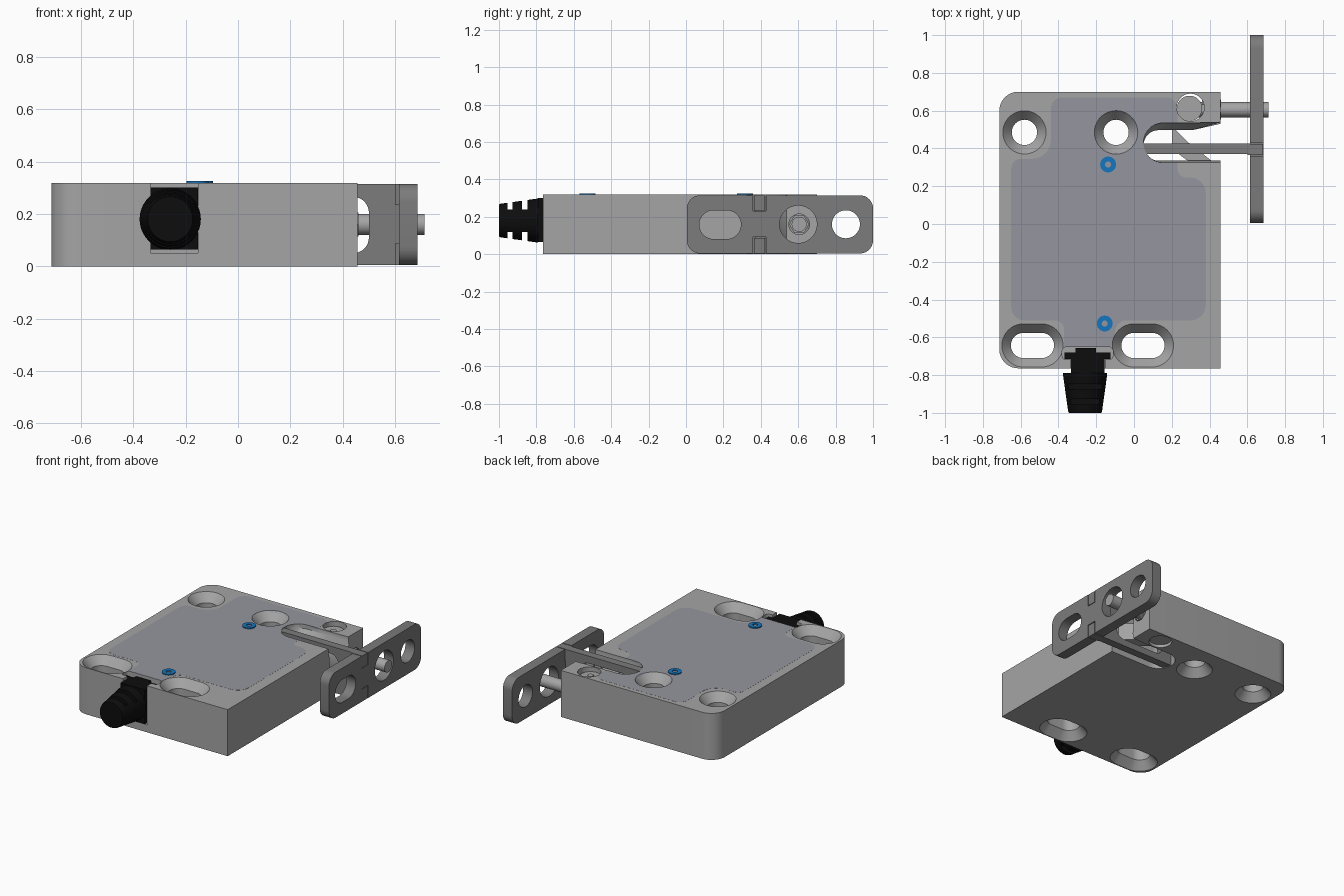
import bpy, bmesh
from math import sin, cos, pi
from mathutils import Vector

if "Cube" in bpy.data.objects:
    bpy.data.objects.remove(bpy.data.objects["Cube"])


def material(name, rgb):
    m = bpy.data.materials.new(name)
    m.diffuse_color = (*rgb, 1)
    m.use_nodes = True
    m.node_tree.nodes["Principled BSDF"].inputs["Base Color"].default_value = m.diffuse_color
    return m


GREY = material("housing_grey", (0.375, 0.375, 0.375))
STEEL = material("dark_steel", (0.2, 0.2, 0.2))
BLACK = material("black_rubber", (0.004, 0.004, 0.004))
BLUE = material("blue", (0.008, 0.18, 0.52))
RESIN = material("resin", (0.3, 0.305, 0.345))


def loft(name, sections, mat=GREY, axes="xyz"):
    """Skin a list of (height, [2D loop]) sections; axes remaps local xyz."""
    bm = bmesh.new()
    rings = []
    for h, loop in sections:
        ring = []
        for a, b in loop:
            p = {"xyz": (a, b, h), "yzx": (h, a, b), "xzy": (a, h, b)}[axes]
            ring.append(bm.verts.new(p))
        rings.append(ring)
    n = len(rings[0])
    for r, s in zip(rings, rings[1:]):
        for i in range(n):
            j = (i + 1) % n
            bm.faces.new((r[i], r[j], s[j], s[i]))
    bm.faces.new(rings[0][::-1])
    bm.faces.new(rings[-1])
    bmesh.ops.recalc_face_normals(bm, faces=bm.faces)
    me = bpy.data.meshes.new(name)
    bm.to_mesh(me)
    bm.free()
    ob = bpy.data.objects.new(name, me)
    bpy.context.collection.objects.link(ob)
    me.materials.append(mat)
    return ob


def prism(name, loop, h0, h1, mat=GREY, axes="xyz"):
    return loft(name, [(h0, loop), (h1, loop)], mat, axes)


def rect(x0, x1, y0, y1):
    return [(x0, y0), (x1, y0), (x1, y1), (x0, y1)]


def stadium(x0, x1, y, r, n=20):
    """Slot outline with arc centres at x0 and x1 (equal gives a circle)."""
    if x0 == x1:
        return [(x0 + r * cos(pi * i / n), y + r * sin(pi * i / n)) for i in range(2 * n)]
    right = [(x1 + r * cos(t), y + r * sin(t)) for t in (pi * (i / n - .5) for i in range(n + 1))]
    left = [(x0 - r * cos(t), y - r * sin(t)) for t in (pi * (i / n - .5) for i in range(n + 1))]
    return right + left


def rounded(corners, n=8):
    """Right-angled polygon of (x, y, fillet radius) corners."""
    out = []
    for i, (x, y, r) in enumerate(corners):
        p = Vector((x, y))
        if r == 0:
            out.append((x, y))
            continue
        a = (Vector(corners[i - 1][:2]) - p).normalized()
        b = (Vector(corners[(i + 1) % len(corners)][:2]) - p).normalized()
        for k in range(n + 1):
            t = pi / 2 * k / n
            q = p + a * r * (1 - sin(t)) + b * r * (1 - cos(t))
            out.append((q.x, q.y))
    return out


def cut(ob, cutters):
    """Subtract the cutters and keep them for reuse."""
    bpy.context.view_layer.objects.active = ob
    for c in cutters:
        c.data.materials.clear()
        m = ob.modifiers.new("cut", "BOOLEAN")
        m.operation, m.solver, m.object = "DIFFERENCE", "EXACT", c
        bpy.ops.object.modifier_apply(modifier=m.name)


H = 0.318

# Cutters for the housing: countersunk holes, slots, spring slot, cable pocket
cutters = []
for x0, x1, y in [(-.58, -.58, .485), (-.095, -.095, .485), (-.585, -.49, -.643), (0, .095, -.643)]:
    cutters.append(loft("hole_cutter", [(z, stadium(x0, x1, y, r)) for z, r in
                   [(-.004, .118), (.055, .067), (H - .055, .067), (H + .004, .118)]]))


def slot_loop(y_top, y_bottom, y_mouth):
    r = (y_top - y_bottom) / 2
    yc = (y_top + y_bottom) / 2
    arc = [(.05 + r + r * cos(t), yc + r * sin(t)) for t in (pi / 2 + pi * i / 16 for i in range(17))]
    return [(.5, y_bottom), (.5, y_mouth), (.31, y_top)] + arc


wide, narrow = slot_loop(.535, .325, .54), slot_loop(.497, .335, .55)
cutters.append(loft("slot_cutter", [(-.01, wide), (.03, wide), (.07, narrow),
                                    (.25, narrow), (.29, wide), (H + .02, wide)]))
cutters.append(prism("pin_hole_cutter", stadium(.299, .299, .617, .073), -.02, H + .02))
cutters.append(prism("screw_bore_cutter", stadium(.605, .605, .16, .055), .3, .5, axes="yzx"))
cutters.append(prism("pocket_cutter", rounded([(-.38, -.718, .02), (-.112, -.718, .02),
                     (-.112, -.652, .02), (-.38, -.652, .02)]), .05, H + .02))
cutters.append(prism("channel_cutter", rect(-.334, -.153, -.8, -.70), .05, H + .02))

# Housing
housing = prism("housing", rounded([(-.713, -.764, .1), (.457, -.764, 0), (.457, .7, 0), (-.713, .7, .1)]), 0, H)
cut(housing, cutters)

# Resin-filled window on the top face
window = prism("resin_window", rounded([
    (-.65, -.51, .07), (-.37, -.51, .05), (-.37, -.65, 0), (-.1, -.65, 0), (-.1, -.51, .06),
    (.38, -.51, .08), (.38, .245, .08), (.23, .245, .05), (.23, .67, .06), (-.44, .67, .06),
    (-.44, .345, .1), (-.65, .345, .05)]), H - .01, H + .0006, RESIN)
cut(window, cutters)

# Web crossing the spring slot through the arm opening
prism("stop_web", [(.2, .52), (.2, .40), (.27, .345), (.33, .31), (.41, .335), (.29, .43)], .1, .22)

# Mounting plate with holes and two notches for the arm tabs
plate = prism("mounting_plate", rounded([(.005, .004, .07), (1, .004, .07), (1, .315, .07), (.005, .315, .07)]),
              .615, .685, STEEL, "yzx")
plate_cutters = [prism("plate_cutter", stadium(*s), .58, .72, axes="yzx") for s in
                 [(.148, .217, .158, .077), (.6, .6, .16, .1), (.855, .855, .16, .075)]]
plate_cutters += [prism("notch_cutter", rect(.359, .428, z0, z1), .58, .72, axes="yzx")
                  for z0, z1 in [(-.05, .092), (.23, .35)]]
cut(plate, plate_cutters)

# Actuating arm with opening, tabs set through the plate
arm = prism("arm", rect(.05, .615, .004, .315), .37, .425, STEEL, "xzy")
arm_cutter = prism("arm_cutter", rounded([(.12, .05, .06), (.5, .05, .06), (.5, .265, .06), (.12, .265, .06)]),
                   .3, .5, axes="xzy")
cut(arm, [arm_cutter])
for i, (z0, z1) in enumerate([(.004, .087), (.235, .315)]):
    prism(f"arm_tab_{i}", rect(.364, .423, z0, z1), .6, .684, STEEL, "yzx")

# Cross pin with centre mark, adjusting screw and its hexagonal collar
prism("cross_pin", stadium(.294, .294, .612, .067), .02, H - .03)
prism("pin_centre", stadium(.297, .297, .607, .02), .03, H - .025)
prism("screw", stadium(.605, .605, .16, .04), .3, .713, axes="yzx")
prism("screw_collar", stadium(.605, .605, .16, .053, 3), .36, .46, axes="yzx")

# Cable gland: body blocks and a tapered sleeve with grooves above and below
CX, CZ = -.259, .18
prism("gland_key", rect(-.31, -.2, .065, .3), -.69, -.656, BLACK, "xzy")
prism("gland_flange", rect(-.368, -.125, .065, .3), -.715, -.68, BLACK, "xzy")
prism("gland_neck", rect(-.334, -.155, .065, .3), -.79, -.71, BLACK, "xzy")
sleeve = loft("cable_sleeve", [(y, stadium(CX, CX, CZ, r)) for y, r in
              [(-1, .086), (-.99, .09), (-.797, .117), (-.79, .117)]], BLACK, "xzy")
groove_cutters = [prism("groove_cutter", rect(CX - .2, CX + .2, z, z + .2), y0, y1, axes="xzy")
                  for y0, y1 in [(-.955, -.927), (-.877, -.847)]
                  for z in (CZ + .06, CZ - .26)]
cut(sleeve, groove_cutters)

# Blue fill rings
for i, (x, y) in enumerate([(-.137, .315), (-.155, -.527)]):
    ring = prism(f"fill_ring_{i}", stadium(x, x, y, .042), H - .01, .325, BLUE)
    ring_cutter = prism("ring_cutter", stadium(x, x, y, .016), H - .03, .35)
    cut(ring, [ring_cutter])
    plate_cutters.append(ring_cutter)

# Remove cutters, smooth the round walls
for c in cutters + plate_cutters + groove_cutters + [arm_cutter]:
    bpy.data.objects.remove(c)
for ob in bpy.context.scene.objects:
    bpy.context.view_layer.objects.active = ob
    bpy.ops.object.select_all(action="DESELECT")
    ob.select_set(True)
    bpy.ops.object.shade_smooth_by_angle(angle=pi / 6)
